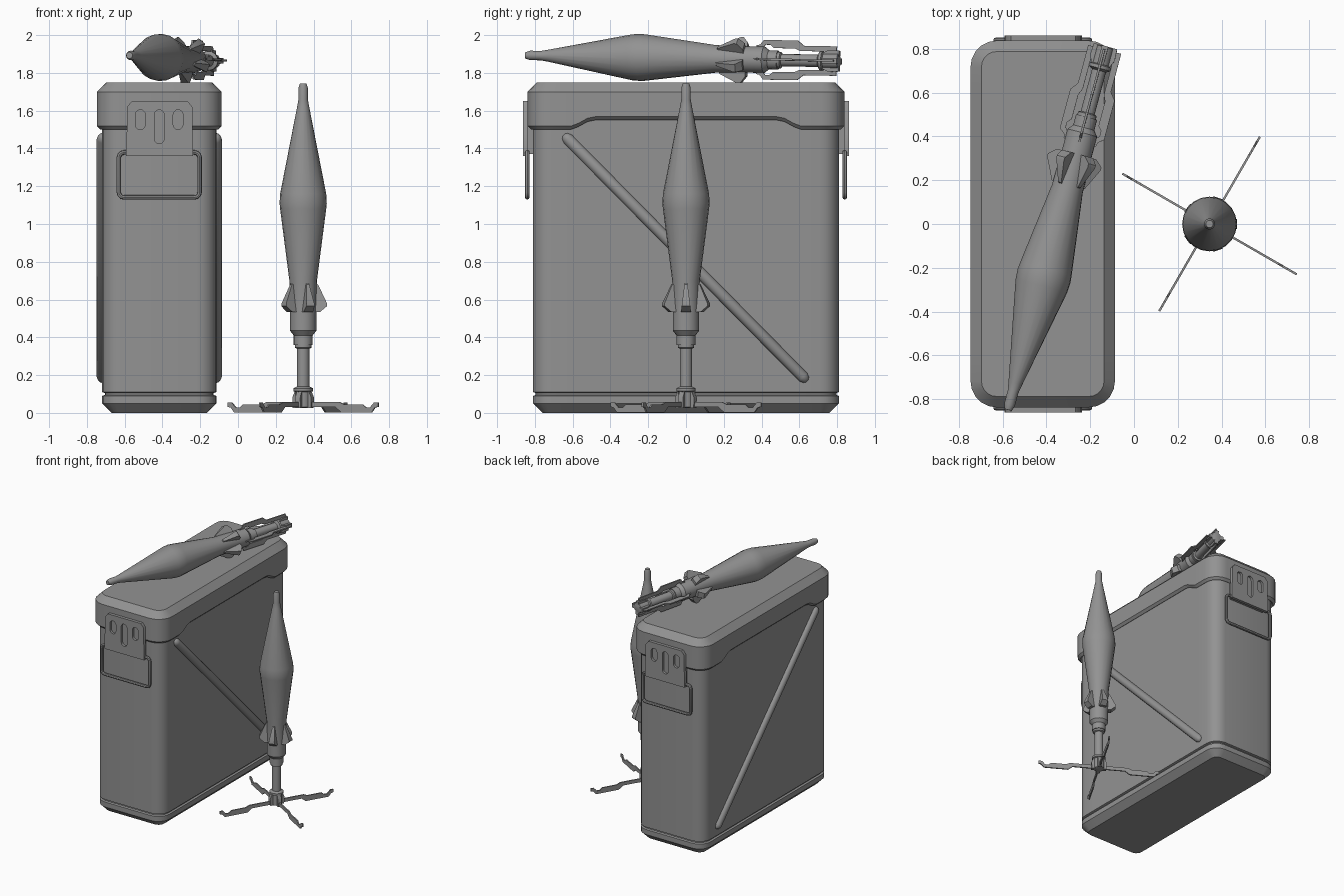
import bpy, bmesh
from math import pi, sin, cos, radians
from mathutils import Matrix, Vector

if "Cube" in bpy.data.objects:
    bpy.data.objects.remove(bpy.data.objects["Cube"])

CX = -0.417  # centre line of the box

# Dark painted metal
METAL = bpy.data.materials.new("dark_metal")
METAL.diffuse_color = (.29, .29, .29, 1)
METAL.use_nodes = True
METAL.node_tree.nodes["Principled BSDF"].inputs["Base Color"].default_value = METAL.diffuse_color


def finish(name, bm, mat=Matrix(), angle=30):
    bm.transform(mat)
    bmesh.ops.recalc_face_normals(bm, faces=bm.faces)
    me = bpy.data.meshes.new(name)
    bm.to_mesh(me)
    bm.free()
    me.materials.append(METAL)
    ob = bpy.data.objects.new(name, me)
    bpy.context.collection.objects.link(ob)
    activate(ob)
    bpy.ops.object.shade_smooth_by_angle(angle=radians(angle))


def activate(ob):
    bpy.ops.object.select_all(action='DESELECT')
    ob.select_set(True)
    bpy.context.view_layer.objects.active = ob


def skin(bm, loops, cap_start=True, cap_end=True):
    rings = [[bm.verts.new(p) for p in l] for l in loops]
    n = len(rings[0])
    for a, b in zip(rings, rings[1:]):
        for i in range(n):
            j = (i + 1) % n
            bm.faces.new((a[i], a[j], b[j], b[i]))
    if cap_start:
        bm.faces.new(rings[0][::-1])
    if cap_end:
        bm.faces.new(rings[-1])


def lathe(bm, profile, n=20):
    skin(bm, [[(r * cos(2 * pi * i / n), r * sin(2 * pi * i / n), z) for i in range(n)]
              for r, z in profile])


def prism(bm, profile, thick, mat):
    # (radius, height) outline; thick(z) is its thickness across the radial plane
    skin(bm, [[mat @ Vector((r, s * thick(z) / 2, z)) for r, z in profile] for s in (-1, 1)])


def rounded_loop(hx, hy, rad, inset, z, wave=0):
    # rounded rectangle; wave lifts the middle of the long sides
    pts = []
    for k, (sx, sy) in enumerate(((1, 1), (-1, 1), (-1, -1), (1, -1))):
        for i in range(6):
            a = radians(90 * k + 18 * i)
            pts.append((CX + sx * (hx - rad) + (rad - inset) * cos(a),
                        sy * (hy - rad) + (rad - inset) * sin(a), z))
        if k in (1, 3):
            for y, up in ((.61, 0), (.57, .3), (.52, .85), (.48, 1),
                          (-.48, 1), (-.52, .85), (-.57, .3), (-.61, 0)):
                pts.append((CX + sx * (hx - inset), y * sy, z + up * wave))
    return pts


# Box body with chamfered foot and groove
bm = bmesh.new()
skin(bm, [rounded_loop(.302, .81, .10, i, z) for z, i in
          ((0, .05), (.05, 0), (.09, 0), (.095, .014), (.105, .014), (.11, 0), (1.62, 0))])
finish("box_body", bm)

# Lid with stepped lower edge
bm = bmesh.new()
skin(bm, [rounded_loop(.33, .838, .12, i, z, w) for z, i, w in
          ((1.52, .045, .05), (1.50, .018, .05), (1.518, 0, .05), (1.70, 0, 0), (1.75, .05, 0))],
     cap_start=False)
finish("box_lid", bm)

# Diagonal stiffening ribs on both long sides
for side, s in (("right", 1), ("left", -1)):
    a = Vector((CX + s * .30, -.625, 1.45))
    b = Vector((CX + s * .30, .62, .19))
    L, r = (b - a).length, .031
    prof = [(.008, -r), (.022, -.022), (r, 0), (r, L), (.022, L + .022), (.008, L + r)]
    bm = bmesh.new()
    lathe(bm, prof, 14)
    finish("rib_" + side, bm, Matrix.Translation(a) @ (b - a).to_track_quat('Z', 'Y').to_matrix().to_4x4(), 50)


def slot(cx, z0, z1, r=.026):
    top = [(cx + r * cos(pi * i / 6), z1 - r + r * sin(pi * i / 6)) for i in range(7)]
    bot = [(cx - r * cos(pi * i / 6), z0 + r - r * sin(pi * i / 6)) for i in range(7)]
    return top + bot


def curve_part(name, paths, mat, **settings):
    cu = bpy.data.curves.new(name, 'CURVE')
    for k, v in settings.items():
        setattr(cu, k, v)
    cu.materials.append(METAL)
    for pts in paths:
        sp = cu.splines.new('POLY')
        sp.points.add(len(pts) - 1)
        for p, (x, z) in zip(sp.points, pts):
            p.co = (x, z, 0, 1)
        sp.use_cyclic_u = True
    ob = bpy.data.objects.new(name, cu)
    bpy.context.collection.objects.link(ob)
    ob.matrix_world = mat
    activate(ob)
    bpy.ops.object.convert(target='MESH')
    bpy.ops.object.shade_smooth_by_angle(angle=radians(40))


# Latches: slotted plate, backing and wire loop at each end
plate = [(-.175, 1.36), (.18, 1.36), (.18, 1.48), (.175, 1.49), (.175, 1.62), (.15, 1.65),
         (-.145, 1.65), (-.17, 1.62), (-.17, 1.49), (-.175, 1.48)]
slots = [slot(-.10, 1.50, 1.605), slot(0, 1.425, 1.605), slot(.10, 1.50, 1.605)]
loop = []
for sx, sz, a0 in ((1, 1, 0), (-1, 1, 90), (-1, -1, 180), (1, -1, 270)):
    for i in range(4):
        a = radians(a0 + 30 * i)
        loop.append((sx * .187 + .027 * cos(a), 1.26 + sz * .092 + .027 * sin(a)))
for end, s in (("front", -1), ("back", 1)):
    stand = Matrix.Translation((CX, s * .85, 0)) @ Matrix.Rotation(pi / 2, 4, 'X')
    curve_part("latch_plate_" + end, [plate] + slots, stand, dimensions='2D',
               fill_mode='BOTH', extrude=.012)
    curve_part("latch_loop_" + end, [loop], Matrix.Translation((0, -s * .01, 0)) @ stand,
               dimensions='3D', bevel_depth=.012, bevel_resolution=2)
    bm = bmesh.new()
    bmesh.ops.create_cube(bm, size=1, matrix=Matrix.Translation((CX, s * .823, 1.49))
                          @ Matrix.Diagonal((.32, .04, .24, 1)))
    finish("latch_backing_" + end, bm)


# Finned rounds
SHELL = [(.050, .36), (.050, .41), (.070, .435), (.070, .55), (.073, .70), (.122, 1.08),
         (.125, 1.11), (.122, 1.16), (.032, 1.62), (.025, 1.66), (.025, 1.72), (.017, 1.745)]
SHAFT = [(.030, .025), (.040, .03), (.040, .11), (.052, .115), (.052, .13), (.033, .14),
         (.033, .34), (.044, .345), (.044, .37)]
FIN = [(.04, .70), (.079, .68), (.126, .58), (.126, .565), (.09, .535), (.04, .535)]
BLADE = [(.02, .03), (.20, .03), (.235, .003), (.42, .003), (.44, .028), (.46, .032), (.46, .055),
         (.435, .055), (.41, .028), (.385, .028), (.365, .045), (.25, .045), (.22, .058), (.02, .058)]
LUG = [(.02, .025), (.055, .025), (.058, .08), (.04, .12), (.02, .12)]


def finned_round(name, mat, folded):
    bm = bmesh.new()
    lathe(bm, SHELL)
    finish(name + "_shell", bm, mat, 20)
    bm = bmesh.new()
    lathe(bm, SHAFT, 14)
    finish(name + "_shaft", bm, mat)
    bm = bmesh.new()
    for i in range(5):
        prism(bm, FIN, lambda z: .012 + .25 * (.70 - z), Matrix.Rotation(i * 2 * pi / 5, 4, 'Z'))
    finish(name + "_booster_fins", bm, mat)
    blade = [(.108 - z, .02 + r) for r, z in BLADE] if folded else BLADE
    bm = bmesh.new()
    for i in range(4):
        rot = Matrix.Rotation(radians(60 + 90 * i), 4, 'Z')
        prism(bm, blade, lambda z: .010, rot)
        prism(bm, LUG, lambda z: .03, rot)
    finish(name + "_tail_blades", bm, mat)


finned_round("standing_round", Matrix.Translation((.345, 0, 0)), False)

# Lying round rests across the lid, rolled onto one fin
tail, nose = Vector((-.13, .812, 1.862)), Vector((-.575, -.85, 1.893))
aim = (nose - tail).to_track_quat('Z', 'Y').to_matrix().to_4x4()
finned_round("lying_round", Matrix.Translation(tail) @ aim @ Matrix.Rotation(radians(122), 4, 'Z')
             @ Matrix.Translation((0, 0, -.025)), True)
